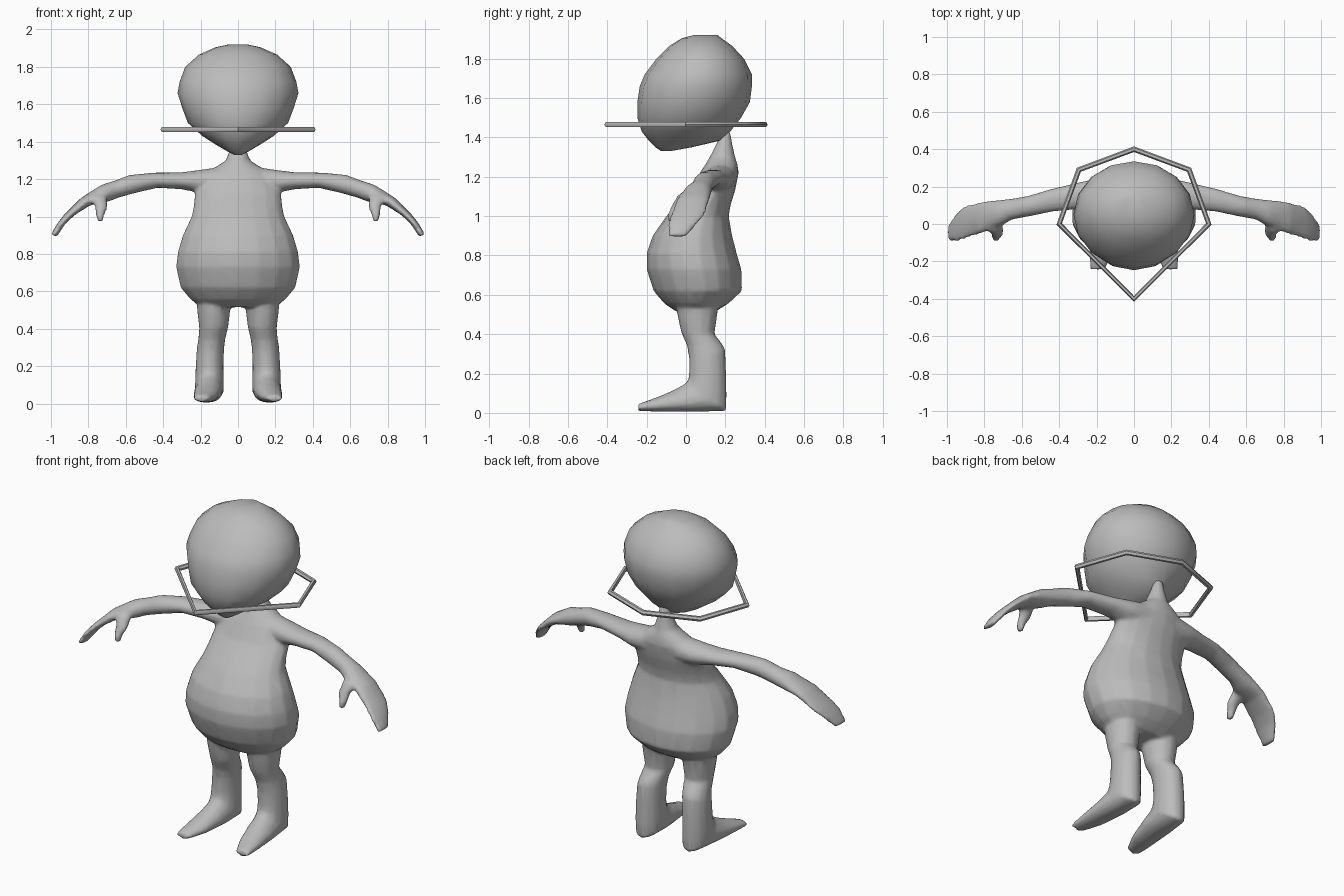
import bpy, bmesh, math
from mathutils import Vector

if "Cube" in bpy.data.objects:
    bpy.data.objects.remove(bpy.data.objects["Cube"])

grey = bpy.data.materials.new("plain grey")
grey.diffuse_color = (0.5, 0.5, 0.5, 1)
grey.use_nodes = True
grey.node_tree.nodes["Principled BSDF"].inputs["Base Color"].default_value = grey.diffuse_color


def loft(name, rings, side, segs=14):
    """Closed skin through oval rings: (one edge, opposite edge, half width along side)."""
    bm = bmesh.new()
    side = Vector(side)
    loops = []
    for a, b, w in rings:
        a, b = Vector(a), Vector(b)
        c, r = (a + b) / 2, (a - b) / 2
        loops.append([bm.verts.new(c + r * math.cos(t) + side * w * math.sin(t))
                      for t in (2 * math.pi * i / segs for i in range(segs))])
    for p, q in zip(loops, loops[1:]):
        for i in range(segs):
            j = (i + 1) % segs
            bm.faces.new((p[i], p[j], q[j], q[i]))
    bm.faces.new(loops[0])
    bm.faces.new(loops[-1][::-1])
    bmesh.ops.recalc_face_normals(bm, faces=bm.faces)
    me = bpy.data.meshes.new(name)
    bm.to_mesh(me)
    bm.free()
    ob = bpy.data.objects.new(name, me)
    bpy.context.collection.objects.link(ob)
    me.materials.append(grey)
    for f in me.polygons:
        f.use_smooth = True
    return ob


def upright(rows):
    # rows: z, front y, back y, half width
    return [((0, f, z), (0, b, z), w) for z, f, b, w in rows]


# Head: front edge and back edge of each level
head = [(1.92, .04, .16, .05), (1.905, -.02, .18, .12), (1.865, -.085, .235, .21),
        (1.80, -.15, .295, .282), (1.72, -.21, .335, .312), (1.66, -.235, .335, .323),
        (1.58, -.247, .325, .298), (1.50, -.247, .28, .268), (1.43, -.225, .225, .19),
        (1.385, -.19, .18, .12), (1.35, -.155, .03, .06), (1.33, -.125, -.08, .02)]
loft("head", upright(head), (1, 0, 0), 16)

# Torso with neck
torso = [(1.43, .18, .225, .025), (1.37, .155, .235, .04), (1.30, .12, .25, .065),
         (1.265, .10, .262, .12), (1.22, .07, .268, .19), (1.13, .02, .25, .232),
         (1.06, -.045, .228, .238), (1.0, -.10, .217, .25), (.90, -.17, .235, .298),
         (.81, -.20, .258, .325), (.73, -.20, .282, .335), (.62, -.165, .285, .31),
         (.555, -.11, .215, .255), (.515, -.05, .15, .19)]
body = loft("body", upright(torso), (1, 0, 0), 18)

limbs = []
for s in (1, -1):
    # Leg and foot: front y, front z, back y, back z, centre x, half width
    leg = [(-.05, .60, .17, .60, .13, .095), (-.045, .50, .16, .50, .13, .09),
           (-.025, .41, .145, .40, .13, .078), (.005, .34, .185, .35, .14, .073),
           (.015, .28, .20, .32, .147, .074), (.015, .20, .205, .20, .152, .075),
           (.01, .165, .207, .10, .153, .077), (-.01, .145, .207, .01, .153, .078),
           (-.08, .108, .06, .005, .16, .076), (-.16, .075, -.12, .005, .175, .065),
           (-.242, .046, -.242, .01, .195, .042)]
    limbs.append(loft("leg", [((s * x, f, fz), (s * x, b, bz), w)
                              for f, fz, b, bz, x, w in leg], (1, 0, 0)))
    # Arm and hand: top x, top z, bottom x, bottom z, centre y, half width
    arm = [(.08, 1.268, .10, 1.12, .175, .08), (.20, 1.25, .20, 1.125, .165, .08),
           (.30, 1.237, .30, 1.145, .15, .072), (.45, 1.235, .43, 1.153, .127, .062),
           (.58, 1.223, .55, 1.125, .095, .056), (.66, 1.192, .64, 1.10, .08, .056),
           (.73, 1.17, .69, 1.08, .06, .07), (.84, 1.10, .79, 1.06, .035, .085),
           (.93, 1.01, .87, 1.01, .01, .088), (.965, .965, .92, .965, -.015, .078),
           (1.0, .905, .97, .89, -.045, .045)]
    limbs.append(loft("arm", [((s * a, y, az), (s * b, y, bz), w)
                              for a, az, b, bz, y, w in arm], (0, 1, 0)))
    # Thumb
    thumb = [(.70, .80, 1.11, .0, .04), (.695, .765, 1.05, -.045, .03),
             (.715, .762, 1.01, -.068, .025), (.72, .75, .972, -.075, .018)]
    limbs.append(loft("thumb", [((s * a, y, z), (s * b, y, z), w)
                                for a, b, z, y, w in thumb], (0, 1, 0), 8))

# Fuse limbs and torso into one soft skin
bpy.ops.object.select_all(action='DESELECT')
for ob in limbs + [body]:
    ob.select_set(True)
bpy.context.view_layer.objects.active = body
bpy.ops.object.join()
m = body.modifiers.new("fuse", 'REMESH')
m.mode, m.voxel_size, m.use_smooth_shade = 'VOXEL', 0.011, True
m = body.modifiers.new("soften", 'SMOOTH')
m.factor, m.iterations = 0.5, 4
m = body.modifiers.new("simplify", 'DECIMATE')
m.ratio = 0.2

# Six-sided hoop round the head
cu = bpy.data.curves.new("hoop", 'CURVE')
cu.dimensions = '3D'
cu.bevel_depth, cu.bevel_resolution = 0.015, 1
sp = cu.splines.new('POLY')
pts = [(0, .4), (.295, .29), (.4, 0), (0, -.4), (-.4, 0), (-.295, .29)]
sp.points.add(len(pts) - 1)
for p, (x, y) in zip(sp.points, pts):
    p.co = (x, y, 1.465, 1)
sp.use_cyclic_u = True
cu.materials.append(grey)
hoop = bpy.data.objects.new("hoop", cu)
bpy.context.collection.objects.link(hoop)
bpy.ops.object.select_all(action='DESELECT')
hoop.select_set(True)
bpy.context.view_layer.objects.active = hoop
bpy.ops.object.convert(target='MESH')
bpy.ops.object.shade_smooth_by_angle(angle=math.radians(50))
